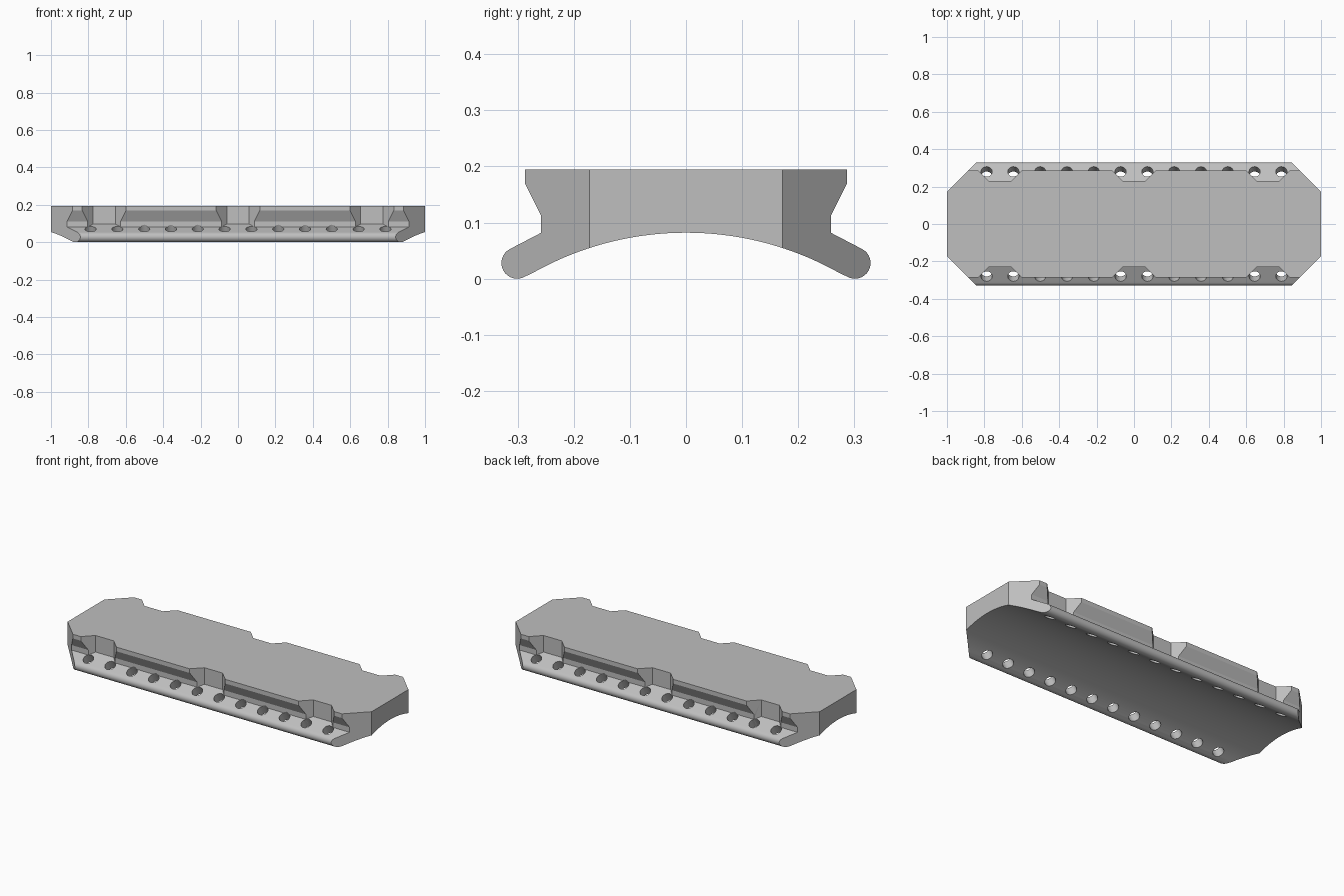
import bpy, bmesh, math
from mathutils import Matrix, Vector

old = bpy.data.objects.get("Cube")
if old:
    bpy.data.objects.remove(old)

grey = bpy.data.materials.new("plain grey")
grey.use_nodes = True
colour = (0.52, 0.52, 0.52, 1)
grey.diffuse_color = colour
grey.node_tree.nodes["Principled BSDF"].inputs["Base Color"].default_value = colour


def finish(name, bm, helper=True):
    bmesh.ops.recalc_face_normals(bm, faces=bm.faces)
    mesh = bpy.data.meshes.new(name)
    bm.to_mesh(mesh)
    bm.free()
    mesh.materials.append(grey)
    obj = bpy.data.objects.new(name, mesh)
    bpy.context.collection.objects.link(obj)
    obj.hide_render = helper
    return obj


def add_prism(bm, start, end):
    """Closed solid between two matching outlines."""
    a = [bm.verts.new(p) for p in start]
    b = [bm.verts.new(p) for p in end]
    bm.faces.new(a)
    bm.faces.new(b[::-1])
    for i in range(len(a)):
        j = (i + 1) % len(a)
        bm.faces.new((a[i], b[i], b[j], a[j]))


# Half cross-section: flat top, undercut side, rounded flange, arched underside
half = [(0.287, 0.195), (0.287, 0.17), (0.258, 0.112), (0.258, 0.082)]
for i in range(17):
    t = math.radians(62 - 183 * i / 16)
    half.append((0.301 + 0.028 * math.cos(t), 0.028 + 0.028 * math.sin(t)))
arch_radius, arch_centre = 0.556, -0.474
for i in range(1, 21):
    t = math.radians(31) * (1 - i / 20)
    half.append((arch_radius * math.sin(t), arch_centre + arch_radius * math.cos(t)))
section = half + [(-y, z) for y, z in half[-2::-1]]

bm = bmesh.new()
add_prism(bm, [(-1.05, y, z) for y, z in section], [(1.05, y, z) for y, z in section])
body = finish("rail_body", bm, helper=False)

# Plan outline with four cut corners
plan = [(1, 0.172), (0.772, 0.4), (-0.772, 0.4), (-1, 0.172),
        (-1, -0.172), (-0.772, -0.4), (0.772, -0.4), (1, -0.172)]
bm = bmesh.new()
add_prism(bm, [(x, y, -0.1) for x, y in plan], [(x, y, 0.3) for x, y in plan])
outline_cutter = finish("outline_cutter", bm)

# Flared side notches, three on each side
notch = [(0.23, 0.0965), (0.258, 0.082), (0.4, 0.082), (0.4, 0.25), (0.23, 0.25)]
bm = bmesh.new()
for side in (-1, 1):
    for x in (-0.716, 0, 0.716):
        ends = [[(x + s * (y - 0.17), side * y, z) for y, z in notch] for s in (-1, 1)]
        add_prism(bm, *ends)
notch_cutter = finish("notch_cutter", bm)

# Twelve holes square to each flange
bm = bmesh.new()
for side in (-1, 1):
    axis = Vector((0, side * 0.46, 0.888))
    turn = axis.to_track_quat('Z', 'X').to_matrix().to_4x4()
    for i in range(12):
        place = Matrix.Translation((0.1433 * (i - 5.5), side * 0.28, 0.071))
        bmesh.ops.create_cone(bm, cap_ends=True, segments=32, radius1=0.03,
                              radius2=0.03, depth=0.16, matrix=place @ turn)
hole_cutter = finish("hole_cutter", bm)

bpy.context.view_layer.objects.active = body
for cutter, operation in ((outline_cutter, 'INTERSECT'), (notch_cutter, 'DIFFERENCE'),
                          (hole_cutter, 'DIFFERENCE')):
    mod = body.modifiers.new(cutter.name, 'BOOLEAN')
    mod.operation = operation
    mod.solver = 'EXACT'
    mod.object = cutter
    bpy.ops.object.modifier_apply(modifier=mod.name)
    bpy.data.objects.remove(cutter)

for obj in bpy.context.selected_objects:
    obj.select_set(False)
body.select_set(True)
bpy.ops.object.shade_smooth_by_angle(angle=math.radians(25))
